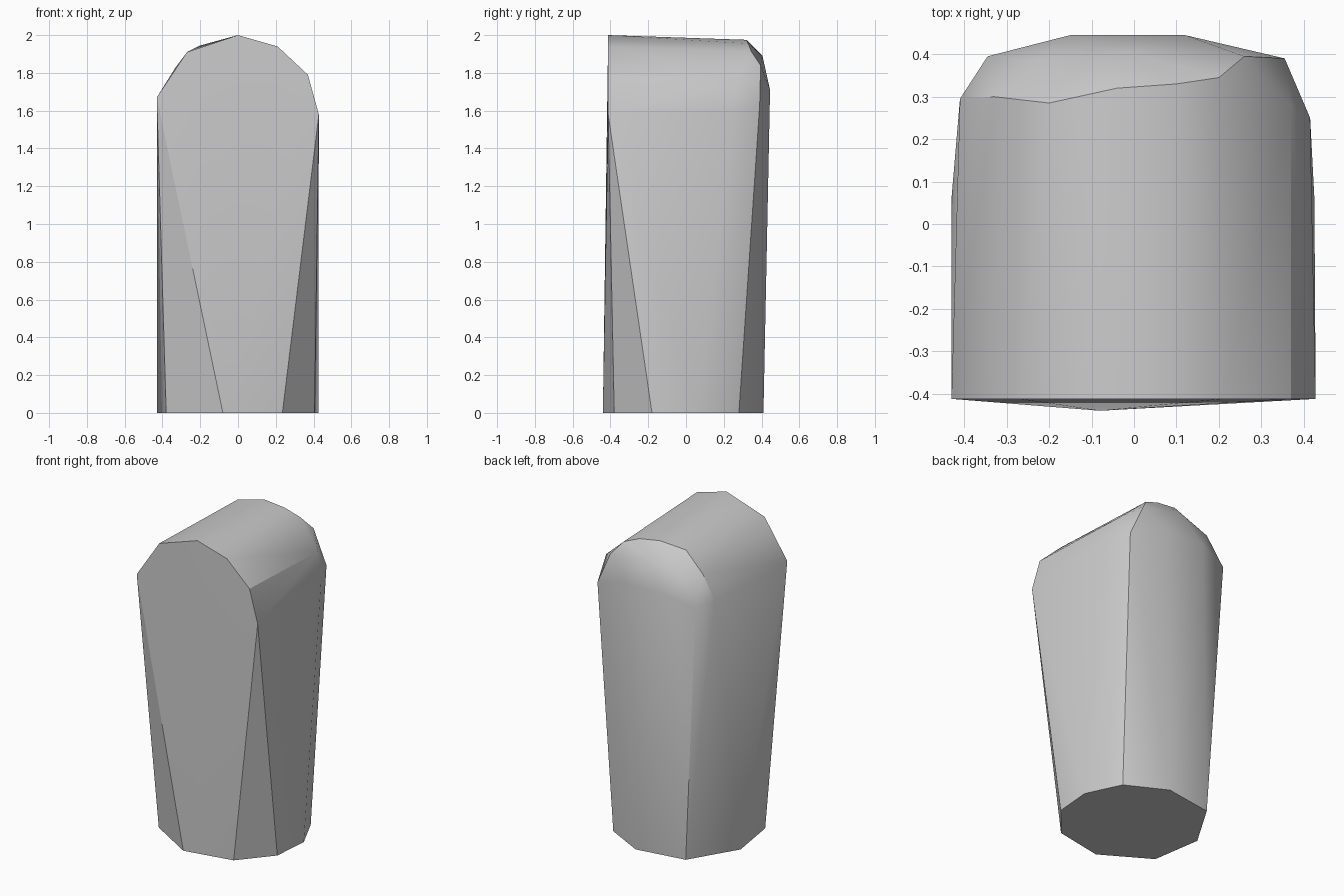
import bpy
import bmesh
import math

cube = bpy.data.objects.get("Cube")
if cube:
    bpy.data.objects.remove(cube, do_unlink=True)


def flat_material(name, color):
    mat = bpy.data.materials.new(name)
    mat.use_nodes = True
    mat.diffuse_color = color
    bsdf = next(n for n in mat.node_tree.nodes if n.type == "BSDF_PRINCIPLED")
    bsdf.inputs["Base Color"].default_value = color
    return mat


# Nine-sided base on the ground
base_ring = [(-.08, -.44), (.235, -.38), (.405, -.18), (.425, .06), (.32, .28),
             (.07, .41), (-.25, .36), (-.43, .06), (-.38, -.26)]

# Flat arched front, as x and z
front_arch = [(-.43, 1.67), (-.27, 1.91), (0, 2), (.21, 1.94), (.37, 1.79), (.428, 1.58)]

# Rounded rear shoulder, from the top ridge down to the back wall
rear_ridge = [(-.33, .3, 1.83), (-.2, .285, 1.945), (-.04, .32, 1.975),
              (.1, .33, 1.955), (.2, .345, 1.915), (.37, .28, 1.765)]
rear_slope = [(-.23, .385, 1.83), (-.02, .405, 1.89), (.26, .395, 1.84)]
rear_wall = [(-.41, .295, 1.68), (-.345, .395, 1.655), (-.15, .445, 1.71),
             (.12, .445, 1.71), (.355, .39, 1.63), (.415, .25, 1.6)]

points = [(x, y, 0) for x, y in base_ring]
points += [(x, -.412, z) for x, z in front_arch]
points += rear_ridge + rear_slope + rear_wall

# Wrap all the sections in one convex skin
bm = bmesh.new()
for p in points:
    bm.verts.new(p)
bmesh.ops.convex_hull(bm, input=bm.verts[:])
loose = [v for v in bm.verts if not v.link_faces]
bmesh.ops.delete(bm, geom=loose, context="VERTS")
bmesh.ops.dissolve_limit(bm, angle_limit=math.radians(.5), verts=bm.verts[:], edges=bm.edges[:])
bmesh.ops.recalc_face_normals(bm, faces=bm.faces[:])

mesh = bpy.data.meshes.new("arched_block")
bm.to_mesh(mesh)
bm.free()
mesh.materials.append(flat_material("light_grey", (.6, .6, .6, 1)))

block = bpy.data.objects.new("arched_block", mesh)
bpy.context.collection.objects.link(block)

# Soft rear dome, crisp front and base edges
bpy.ops.object.select_all(action="DESELECT")
block.select_set(True)
bpy.context.view_layer.objects.active = block
bpy.ops.object.shade_smooth_by_angle(angle=math.radians(30))
